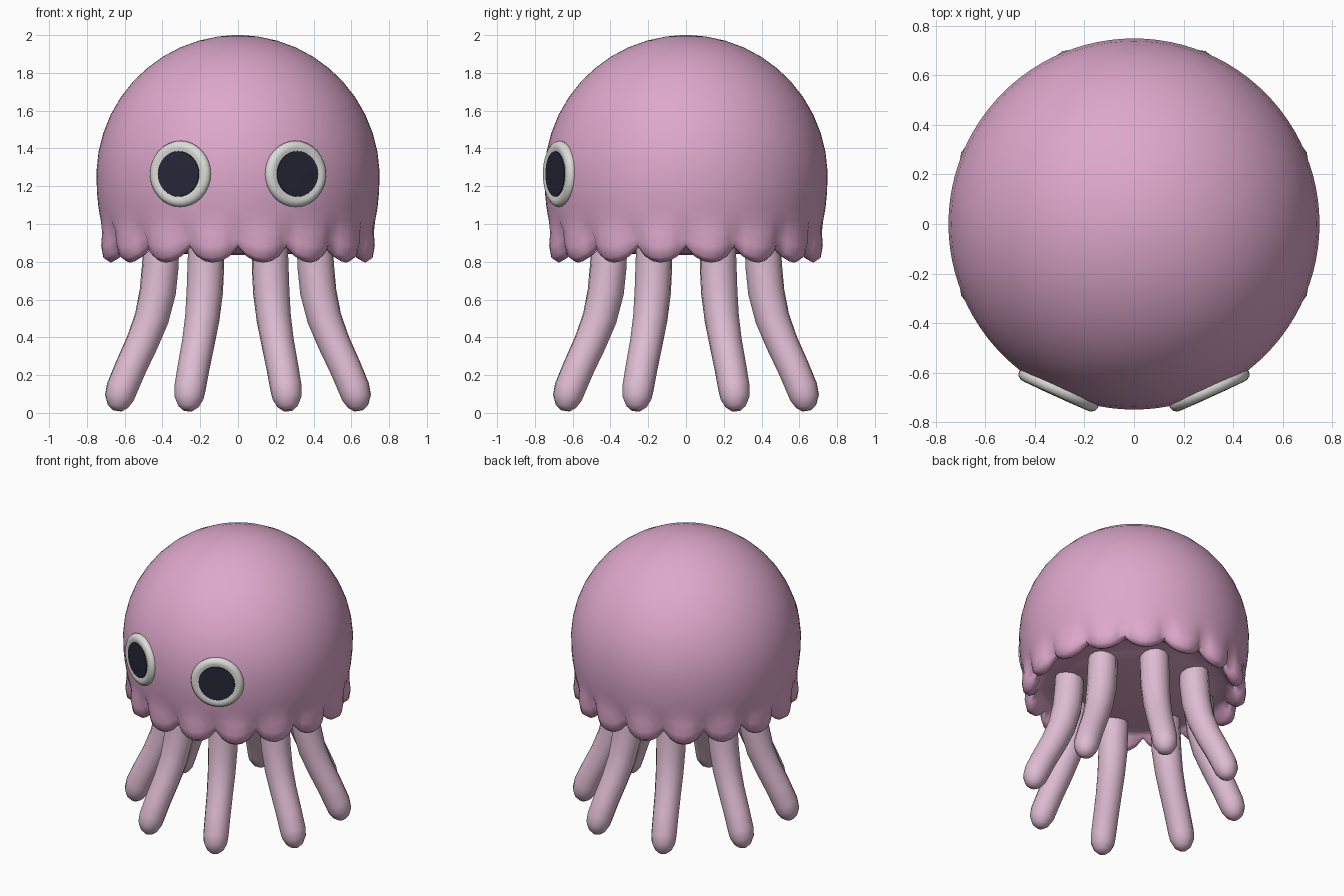
import bpy, bmesh, math
from mathutils import Vector, Matrix

if "Cube" in bpy.data.objects:
    bpy.data.objects.remove(bpy.data.objects["Cube"])


def material(name, rgb):
    m = bpy.data.materials.new(name)
    m.diffuse_color = (*rgb, 1)
    m.use_nodes = True
    m.node_tree.nodes["Principled BSDF"].inputs["Base Color"].default_value = m.diffuse_color
    return m


PINK = material("bell pink", (0.73, 0.39, 0.60))
PALE = material("pale pink", (0.73, 0.50, 0.64))
WHITE = material("eye white", (0.72, 0.72, 0.68))
DARK = material("pupil dark", (0.02, 0.02, 0.04))


def skin(name, rings, mat, matrix=None, angle=60):
    """Join rings of equal size into a closed smooth surface with capped ends."""
    bm = bmesh.new()
    loops = [[bm.verts.new(p) for p in ring] for ring in rings]
    n = len(loops[0])
    for a, b in zip(loops, loops[1:]):
        for i in range(n):
            j = (i + 1) % n
            bm.faces.new((a[i], a[j], b[j], b[i]))
    bm.faces.new(loops[0])
    bm.faces.new(loops[-1])
    bmesh.ops.recalc_face_normals(bm, faces=bm.faces)
    if matrix:
        bm.transform(matrix)
    mesh = bpy.data.meshes.new(name)
    bm.to_mesh(mesh)
    bm.free()
    mesh.materials.append(mat)
    ob = bpy.data.objects.new(name, mesh)
    bpy.context.collection.objects.link(ob)
    bpy.ops.object.select_all(action='DESELECT')
    ob.select_set(True)
    bpy.context.view_layer.objects.active = ob
    bpy.ops.object.shade_smooth_by_angle(angle=math.radians(angle))
    return ob


def turned(profile, sides):
    """Rings around z; each profile point is (radius, height)."""
    return [[(r * math.cos(math.tau * i / sides), r * math.sin(math.tau * i / sides), z)
             for i in range(sides)] for r, z in profile]


# Bell: a dome over a skirt of 16 hanging lobes, closed by a shallow floor
SIDES = 96


def bell_profile(f):
    """Profile where f is 0 in the notch between lobes and 1 mid-lobe."""
    dome = [(0.75 * math.sin(math.radians(a)), 1.25 + 0.75 * math.cos(math.radians(a)))
            for a in (2, 8, 16, 24, 32, 40, 48, 56, 64, 72, 80, 88)]
    skirt = [(0.747, 1.17), (0.739, 1.09), (0.727, 1.02),
             (0.706 + 0.022 * f, 0.97 - 0.02 * f),
             (0.69 + 0.045 * f, 0.93 - 0.05 * f),
             (0.68 + 0.045 * f, 0.895 - 0.075 * f),
             (0.665 + 0.022 * f, 0.88 - 0.085 * f),
             (0.645 + 0.005 * f, 0.88 - 0.065 * f),
             (0.625, 0.885 - 0.015 * f)]
    floor = [(0.59, 0.895), (0.5, 0.87), (0.35, 0.845), (0.1, 0.835)]
    return dome + skirt + floor


columns = []
for i in range(SIDES):
    t = math.tau * i / SIDES
    f = abs(math.sin(8 * t)) ** 0.75
    columns.append([(r * math.sin(t), -r * math.cos(t), z) for r, z in bell_profile(f)])
skin("bell", list(zip(*columns)), PINK, angle=80)

# Tentacles: eight tapered tubes curving outward; (distance, height, thickness)
PATH = [(0.44, 0.92, 0.095), (0.445, 0.78, 0.098), (0.46, 0.64, 0.097),
        (0.495, 0.50, 0.092), (0.55, 0.37, 0.087), (0.615, 0.24, 0.085),
        (0.665, 0.13, 0.084), (0.68, 0.08, 0.078), (0.688, 0.035, 0.055),
        (0.692, 0.012, 0.025)]


def tentacle_rings(sides=12):
    rings = []
    for k, (d, z, r) in enumerate(PATH):
        a, b = PATH[max(k - 1, 0)], PATH[min(k + 1, len(PATH) - 1)]
        along = Vector((b[0] - a[0], 0, b[1] - a[1])).normalized()
        across = Vector((-along.z, 0, along.x))
        rings.append([Vector((d, 0, z)) + r * (math.cos(u) * across + math.sin(u) * Vector((0, 1, 0)))
                      for u in (math.tau * i / sides for i in range(sides))])
    return rings


for k in range(8):
    turn = Matrix.Rotation(math.radians(22.5 + 45 * k), 4, 'Z')
    skin(f"tentacle_{k + 1}", tentacle_rings(), PALE, turn)

# Eyes: rounded white discs with thin dark pupils, set into the bell
EYE = [(0.15, 0.69), (0.17, 0.715), (0.176, 0.735), (0.17, 0.752),
       (0.155, 0.762), (0.138, 0.764), (0.122, 0.759)]
PUPIL = [(0.121, 0.757), (0.119, 0.764), (0.06, 0.765)]
for side, s in (("left", -1), ("right", 1)):
    place = (Matrix.Translation((0, 0, 1.265))
             @ Matrix.Rotation(math.radians(24.5 * s), 4, 'Z')
             @ Matrix.Rotation(math.radians(90), 4, 'X'))
    skin(f"{side}_eye", turned(EYE, 32), WHITE, place)
    skin(f"{side}_pupil", turned(PUPIL, 32), DARK, place)
